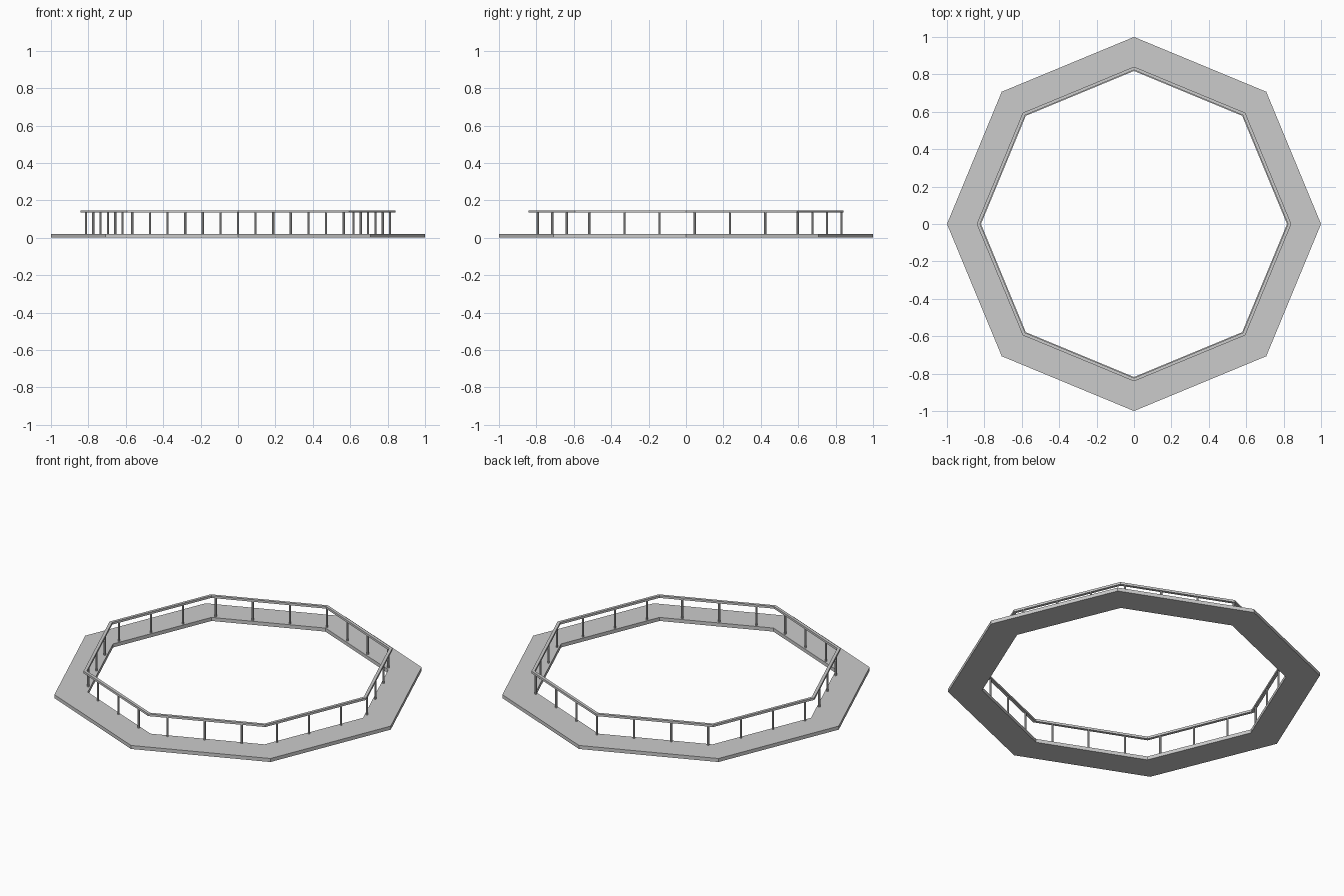
import bpy, bmesh
from math import sin, cos, pi
from mathutils import Vector

if "Cube" in bpy.data.objects:
    bpy.data.objects.remove(bpy.data.objects["Cube"])

SIDES = 8
POSTS = 25
RAIL_R = 0.832


def finish(bm, name):
    bmesh.ops.recalc_face_normals(bm, faces=bm.faces)
    me = bpy.data.meshes.new(name)
    bm.to_mesh(me)
    bm.free()
    ob = bpy.data.objects.new(name, me)
    bpy.context.collection.objects.link(ob)
    return ob


def corner(r, i, z=0.0):
    # octagon corner, starting at the back (+y) and going clockwise
    a = pi / 2 - 2 * pi * i / SIDES
    return Vector((r * cos(a), r * sin(a), z))


def octagon_ring(name, r_in, r_out, z0, z1):
    # rectangular section swept around the octagon
    bm = bmesh.new()
    section = [(r_in, z0), (r_out, z0), (r_out, z1), (r_in, z1)]
    rings = [[bm.verts.new(corner(r, i, z)) for r, z in section] for i in range(SIDES)]
    for i in range(SIDES):
        a, b = rings[i], rings[(i + 1) % SIDES]
        for k in range(4):
            n = (k + 1) % 4
            bm.faces.new((a[k], a[n], b[n], b[k]))
    return finish(bm, name)


# walkway deck and handrail
octagon_ring("walkway_deck", 0.818, 1.0, 0.0, 0.021)
octagon_ring("handrail", RAIL_R - 0.009, RAIL_R + 0.009, 0.134, 0.147)

# posts spaced evenly along the handrail path
bm = bmesh.new()
for n in range(POSTS):
    t = n * SIDES / POSTS
    i = int(t)
    p = corner(RAIL_R, i).lerp(corner(RAIL_R, i + 1), t - i)
    ret = bmesh.ops.create_cone(bm, cap_ends=True, segments=8,
                                radius1=0.006, radius2=0.006, depth=0.124)
    bmesh.ops.translate(bm, verts=ret["verts"], vec=p + Vector((0, 0, 0.078)))
finish(bm, "railing_posts")
